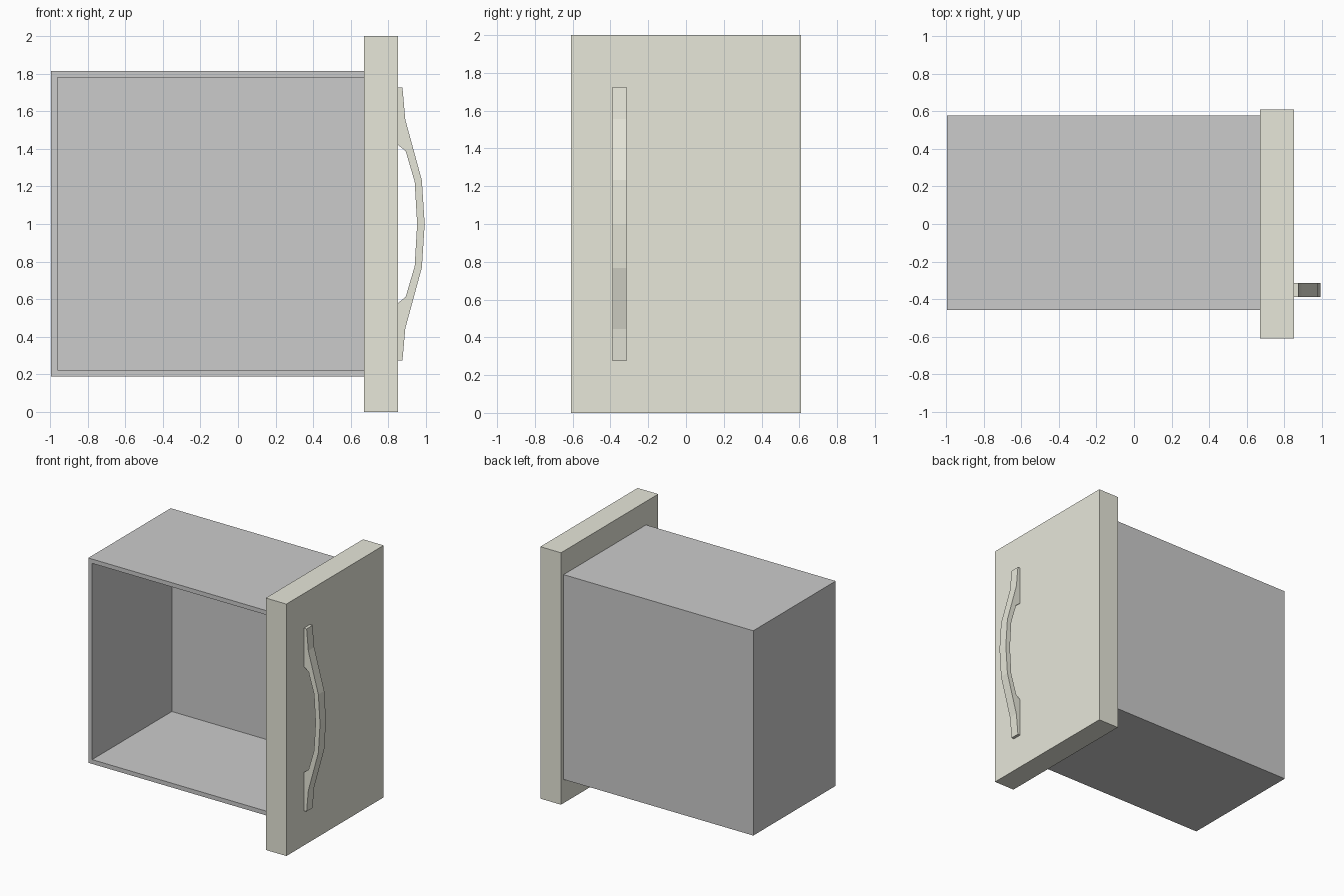
import bpy, bmesh

if "Cube" in bpy.data.objects:
    bpy.data.objects.remove(bpy.data.objects["Cube"])

paint = bpy.data.materials.new("cream_paint")
paint.diffuse_color = (0.8, 0.8, 0.7, 1)
paint.use_nodes = True
paint.node_tree.nodes["Principled BSDF"].inputs["Base Color"].default_value = paint.diffuse_color


def make_object(name, bm, material=None):
    bmesh.ops.recalc_face_normals(bm, faces=bm.faces)
    mesh = bpy.data.meshes.new(name)
    bm.to_mesh(mesh)
    bm.free()
    obj = bpy.data.objects.new(name, mesh)
    bpy.context.collection.objects.link(obj)
    if material:
        mesh.materials.append(material)
    return obj


def box_bmesh(lo, hi):
    bm = bmesh.new()
    bmesh.ops.create_cube(bm, size=1)
    for v in bm.verts:
        v.co = [(a + b) / 2 + c * (b - a) for a, b, c in zip(lo, hi, v.co)]
    bmesh.ops.recalc_face_normals(bm, faces=bm.faces)
    return bm


# Drawer box: open towards -y, and closed at +x by the front panel
bm = box_bmesh((-0.995, -0.457, 0.188), (0.671, 0.577, 1.814))
open_sides = [f for f in bm.faces if f.normal.y < -0.9 or f.normal.x > 0.9]
bmesh.ops.delete(bm, geom=open_sides, context='FACES_ONLY')
mesh = bpy.data.meshes.new("drawer_box")
bm.to_mesh(mesh)
bm.free()
drawer = bpy.data.objects.new("drawer_box", mesh)
bpy.context.collection.objects.link(drawer)
solid = drawer.modifiers.new("wall_thickness", 'SOLIDIFY')
solid.thickness = 0.034
solid.offset = -1
solid.use_even_offset = True

# Front panel
make_object("front_panel", box_bmesh((0.671, -0.61, 0), (0.852, 0.61, 2)), paint)

# Bowed handle: half profiles (x, z) mirrored about z = 1, bridged into a strip
outer = [(0.852, 1.725), (0.875, 1.725), (0.89, 1.555), (0.978, 1.232), (0.993, 1.0)]
inner = [(0.852, 1.42), (0.852, 1.42), (0.892, 1.388), (0.94, 1.225), (0.953, 1.0)]


def mirrored(half):
    return half + [(x, 2 - z) for x, z in reversed(half[:-1])]


bm = bmesh.new()
o, i = mirrored(outer), mirrored(inner)
rows = [[bm.verts.new((x, -0.389, z)) for x, z in side] for side in (o, i)]
for k in range(len(o) - 1):
    bm.faces.new((rows[0][k], rows[0][k + 1], rows[1][k + 1], rows[1][k]))
bmesh.ops.remove_doubles(bm, verts=bm.verts, dist=1e-5)
side = bmesh.ops.extrude_face_region(bm, geom=bm.faces[:])
bmesh.ops.translate(bm, vec=(0, 0.074, 0),
                    verts=[g for g in side["geom"] if isinstance(g, bmesh.types.BMVert)])
make_object("handle", bm, paint)
